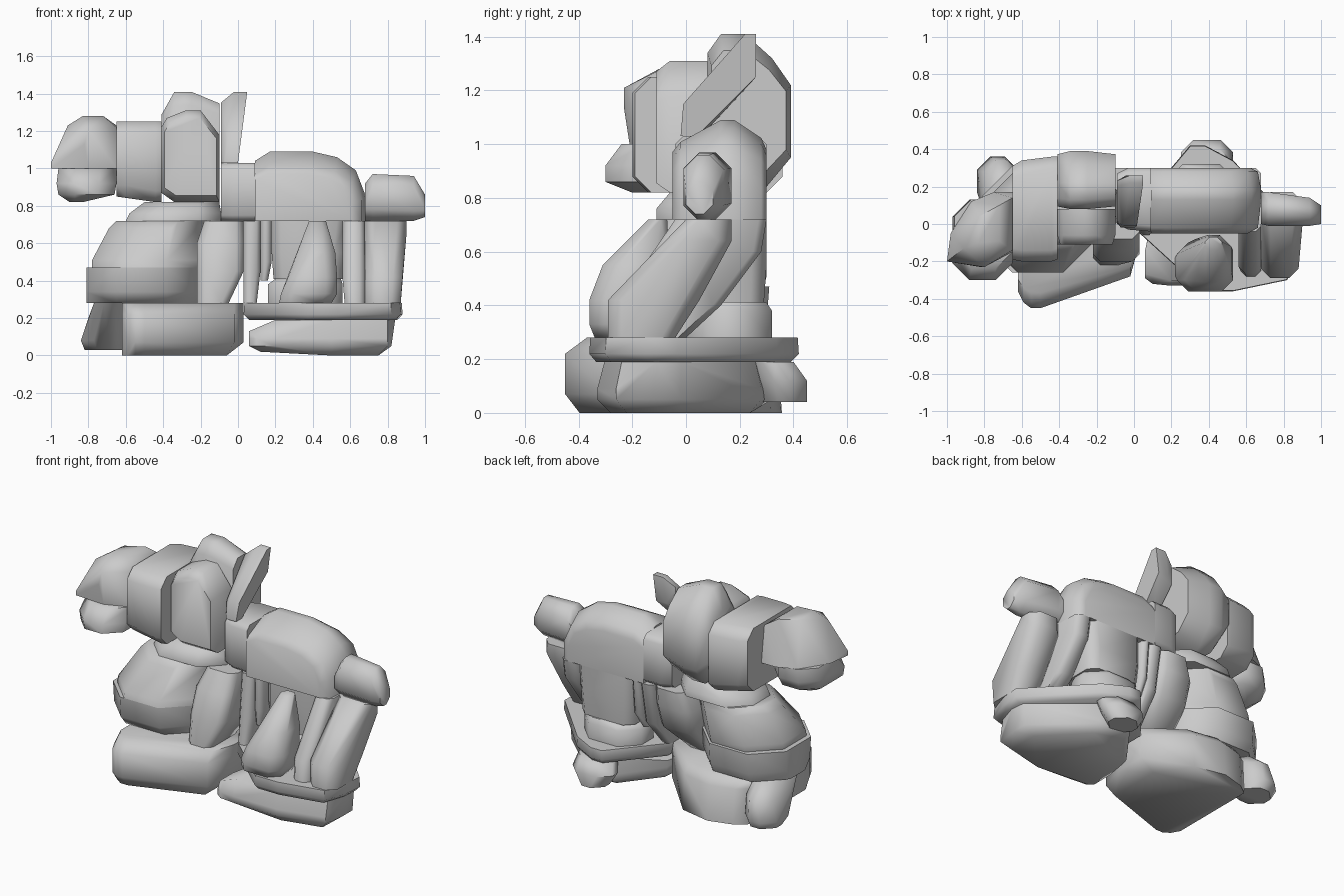
import bpy, bmesh, math


def hull(name, points):
    """Convex facet-cut block through the given points, shaded smooth."""
    bm = bmesh.new()
    for p in points:
        bm.verts.new(p)
    bmesh.ops.remove_doubles(bm, verts=bm.verts, dist=0.001)
    bmesh.ops.convex_hull(bm, input=bm.verts)
    loose = [v for v in bm.verts if not v.link_faces]
    bmesh.ops.delete(bm, geom=loose, context='VERTS')
    bmesh.ops.recalc_face_normals(bm, faces=bm.faces)
    me = bpy.data.meshes.new(name)
    bm.to_mesh(me)
    bm.free()
    ob = bpy.data.objects.new(name, me)
    bpy.context.collection.objects.link(ob)
    bpy.ops.object.select_all(action='DESELECT')
    ob.select_set(True)
    bpy.context.view_layer.objects.active = ob
    bpy.ops.object.shade_smooth_by_angle(angle=math.radians(55))
    return ob


def block(name, axis, *sections, c=0.04):
    """Hull of chamfered rectangles: (position on axis, u0, u1, v0, v1)."""
    pts = []
    for t, u0, u1, v0, v1 in sections:
        k = min(c, (u1 - u0) * 0.35, (v1 - v0) * 0.35)
        for u, su in ((u0, k), (u1, -k)):
            for v, sv in ((v0, k), (v1, -k)):
                for a, b in ((u + su, v), (u, v + sv)):
                    pts.append({'x': (t, a, b), 'y': (a, t, b), 'z': (a, b, t)}[axis])
    return hull(name, pts)


def slab(name, outline, z_levels):
    """Hull of one plan outline repeated at heights: (z, scale)."""
    cx = sum(p[0] for p in outline) / len(outline)
    cy = sum(p[1] for p in outline) / len(outline)
    return hull(name, [(cx + (x - cx) * s, cy + (y - cy) * s, z)
                       for z, s in z_levels for x, y in outline])


# Muzzle: upper wedge and lower jaw
hull("upper_muzzle", [
    (-1, -0.2, 1.0), (-0.98, -0.05, 1.0), (-0.87, 0.12, 1.0), (-0.75, 0.17, 1.0),
    (-0.65, 0.17, 1.0), (-0.65, -0.15, 1.0), (-0.8, -0.21, 1.0), (-1, -0.2, 1.03),
    (-0.82, -0.23, 1.13), (-0.8, -0.23, 1.21), (-0.91, -0.13, 1.23), (-0.83, -0.1, 1.28),
    (-0.72, -0.09, 1.28), (-0.65, -0.14, 1.22), (-0.83, 0.04, 1.27), (-0.72, 0.1, 1.27),
    (-0.65, 0.14, 1.23)])
block("lower_jaw", 'z', (0.82, -0.9, -0.83, -0.2, 0.0), (0.86, -0.96, -0.66, -0.3, 0.1),
      (0.92, -0.97, -0.65, -0.3, 0.13), (1.0, -0.96, -0.65, -0.24, 0.13), c=0.09)

# Head
block("face", 'x', (-0.65, -0.19, 0.31, 0.85, 1.25), (-0.6, -0.2, 0.34, 0.85, 1.25),
      (-0.44, -0.2, 0.36, 0.82, 1.25), (-0.41, -0.19, 0.36, 0.82, 1.25), c=0.06)
cheek = [(-0.41, 0.87), (-0.41, 1.22), (-0.38, 1.27), (-0.28, 1.31), (-0.2, 1.31),
         (-0.1, 1.18), (-0.1, 0.82), (-0.34, 0.82)]
hull("front_cheek", [(x, y, z) for x, z in cheek for y in (-0.06, 0.08)] +
     [(-0.25 + (x + 0.25) * 0.9, -0.11, 1.05 + (z - 1.05) * 0.85) for x, z in cheek])
back_head = [(0.08, 0.84), (0.08, 1.34), (0.13, 1.41), (0.22, 1.41), (0.32, 1.32),
             (0.39, 1.22), (0.39, 0.95), (0.29, 0.83)]
hull("back_head", [(x, y, z) for y, z in back_head for x in (-0.34, -0.25)] +
     [(x, 0.22 + (y - 0.22) * 0.9, 1.1 + (z - 1.1) * f)
      for y, z in back_head for x, f in ((-0.41, 0.6), (-0.1, 0.8))])

# Upswept ear
ear = [(-0.02, 1.03), (-0.01, 1.15), (0.22, 1.41), (0.26, 1.41), (0.26, 1.25), (0.04, 1.03)]
hull("ear", [(-0.09, 0.12 + (y - 0.12) * 0.8, 1.03 + (z - 1.03) * 0.85) for y, z in ear] +
     [(x + (z - 1.03) * 0.13, y, z) for y, z in ear for x in (-0.07, 0.0)])

# Neck
block("neck_plate", 'z', (0.72, -0.6, -0.09, -0.11, 0.3), (0.76, -0.58, -0.09, -0.11, 0.3),
      (0.82, -0.5, -0.1, -0.06, 0.26), c=0.12)
block("neck_block", 'x', (-0.09, 0.0, 0.27, 0.72, 1.03), (-0.03, -0.03, 0.3, 0.72, 1.03),
      (0.09, -0.04, 0.3, 0.72, 1.03), c=0.03)

# Arched back and end piece
arch = [(0.09, 1.04), (0.17, 1.09), (0.4, 1.09), (0.53, 1.06), (0.63, 0.99),
        (0.68, 0.86), (0.68, 0.72), (0.09, 0.72)]
hull("arched_back", [(x, y, z) for x, z in arch for y in (0.13, 0.18)] +
     [(0.09 + (x - 0.09) * f, y, 0.72 + (z - 0.72) * h) for x, z in arch
      for y, f, h in ((-0.05, 0.88, 0.68), (0.3, 0.9, 0.7), (-0.02, 0.97, 0.78), (0.28, 0.97, 0.82))])
block("shoulder_end", 'x', (0.68, 0.0, 0.17, 0.72, 0.92), (0.72, -0.01, 0.17, 0.72, 0.97),
      (0.94, -0.01, 0.14, 0.72, 0.96), (1.0, 0.0, 0.1, 0.74, 0.86), c=0.06)

# Left torso layers
block("upper_chest", 'z', (0.47, -0.78, -0.22, -0.26, 0.29), (0.51, -0.78, -0.22, -0.25, 0.3),
      (0.68, -0.69, -0.2, -0.14, 0.3), (0.72, -0.65, -0.18, -0.11, 0.29), c=0.16)
block("lower_chest", 'z', (0.28, -0.81, -0.22, -0.2, 0.27), (0.34, -0.81, -0.22, -0.25, 0.3),
      (0.47, -0.81, -0.22, -0.26, 0.31), c=0.16)
block("left_arm", 'z', (0.28, -0.22, -0.05, -0.22, 0.08), (0.45, -0.22, 0.03, -0.2, 0.24),
      (0.6, -0.22, 0.03, -0.14, 0.29), (0.72, -0.18, 0.03, -0.08, 0.3), c=0.04)

# Left base with rear toe
left_plan = [(-0.62, -0.36), (-0.59, -0.42), (-0.55, -0.45), (-0.5, -0.45), (-0.02, -0.28),
             (0.03, -0.1), (0.03, 0.1), (-0.2, 0.3), (-0.4, 0.34), (-0.55, 0.3), (-0.62, 0.25)]
hull("left_base", [(x, y, z) for x, y in left_plan for z in (0.07, 0.22)] +
     [(min(x, -0.06), y * (0.88 if y < 0 else 1.05), 0) for x, y in left_plan] +
     [(x, y * 0.82, 0.28) for x, y in left_plan])
block("left_toe", 'z', (0.03, -0.82, -0.62, 0.14, 0.33), (0.08, -0.84, -0.62, 0.1, 0.36),
      (0.2, -0.8, -0.62, 0.02, 0.34), (0.28, -0.77, -0.62, -0.08, 0.24), c=0.07)

# Right torso
block("belly_upper", 'z', (0.41, 0.19, 0.56, 0.02, 0.29), (0.55, 0.18, 0.56, 0.0, 0.3),
      (0.72, 0.18, 0.58, 0.0, 0.3), c=0.05)
block("belly_lower", 'z', (0.28, 0.16, 0.56, 0.0, 0.32), (0.38, 0.16, 0.56, 0.0, 0.32),
      (0.41, 0.2, 0.55, 0.02, 0.3), c=0.1)
block("inner_column", 'z', (0.28, 0.03, 0.1, -0.06, 0.12), (0.45, 0.03, 0.12, -0.04, 0.25),
      (0.72, 0.03, 0.12, -0.02, 0.3), c=0.02)
block("outer_column", 'z', (0.4, 0.12, 0.16, 0.0, 0.22), (0.5, 0.12, 0.18, -0.02, 0.28),
      (0.72, 0.12, 0.18, -0.02, 0.3), c=0.02)

# Right limbs, leaning forward towards the floor
block("front_limb", 'z', (0.28, 0.22, 0.5, -0.34, -0.12), (0.33, 0.23, 0.53, -0.36, -0.1),
      (0.42, 0.27, 0.53, -0.36, -0.08), (0.55, 0.33, 0.52, -0.31, -0.06),
      (0.72, 0.38, 0.47, -0.14, -0.07), c=0.06)
block("inner_leg", 'z', (0.28, 0.57, 0.68, -0.28, 0.0), (0.4, 0.56, 0.68, -0.26, 0.13),
      (0.6, 0.56, 0.68, -0.12, 0.28), (0.72, 0.56, 0.68, -0.04, 0.3), c=0.03)
block("outer_leg", 'z', (0.28, 0.68, 0.87, -0.29, -0.04), (0.42, 0.68, 0.88, -0.29, 0.05),
      (0.64, 0.68, 0.9, -0.06, 0.17), (0.72, 0.68, 0.9, 0.0, 0.17), c=0.05)

# Right base: thin plate over a foot, with rear toe
plate = [(0.03, -0.05), (0.37, -0.36), (0.53, -0.36), (0.82, -0.3), (0.87, -0.15),
         (0.88, -0.03), (0.53, 0.34), (0.38, 0.42), (0.3, 0.42), (0.03, 0.1)]
slab("right_plate", plate, ((0.19, 0.93), (0.22, 1.0), (0.28, 0.99)))
foot = [(0.06, -0.15), (0.06, -0.29), (0.1, -0.32), (0.2, -0.33), (0.5, -0.33), (0.8, -0.26),
        (0.84, -0.12), (0.83, -0.02), (0.5, 0.28), (0.3, 0.32), (0.1, 0.05)]
hull("right_foot", [(x, y * 0.92, 0.19 if x > 0.15 else 0.13) for x, y in foot] +
     [(min(x, 0.82), y, z) for x, y in foot for z in (0.05, 0.09)] +
     [(min(max(x, 0.12), 0.75), y * 0.85, 0.0 if x > 0.3 else 0.02) for x, y in foot])
block("right_toe", 'z', (0.04, 0.3, 0.48, 0.28, 0.45), (0.12, 0.25, 0.53, 0.26, 0.45),
      (0.19, 0.28, 0.52, 0.22, 0.4), c=0.08)
